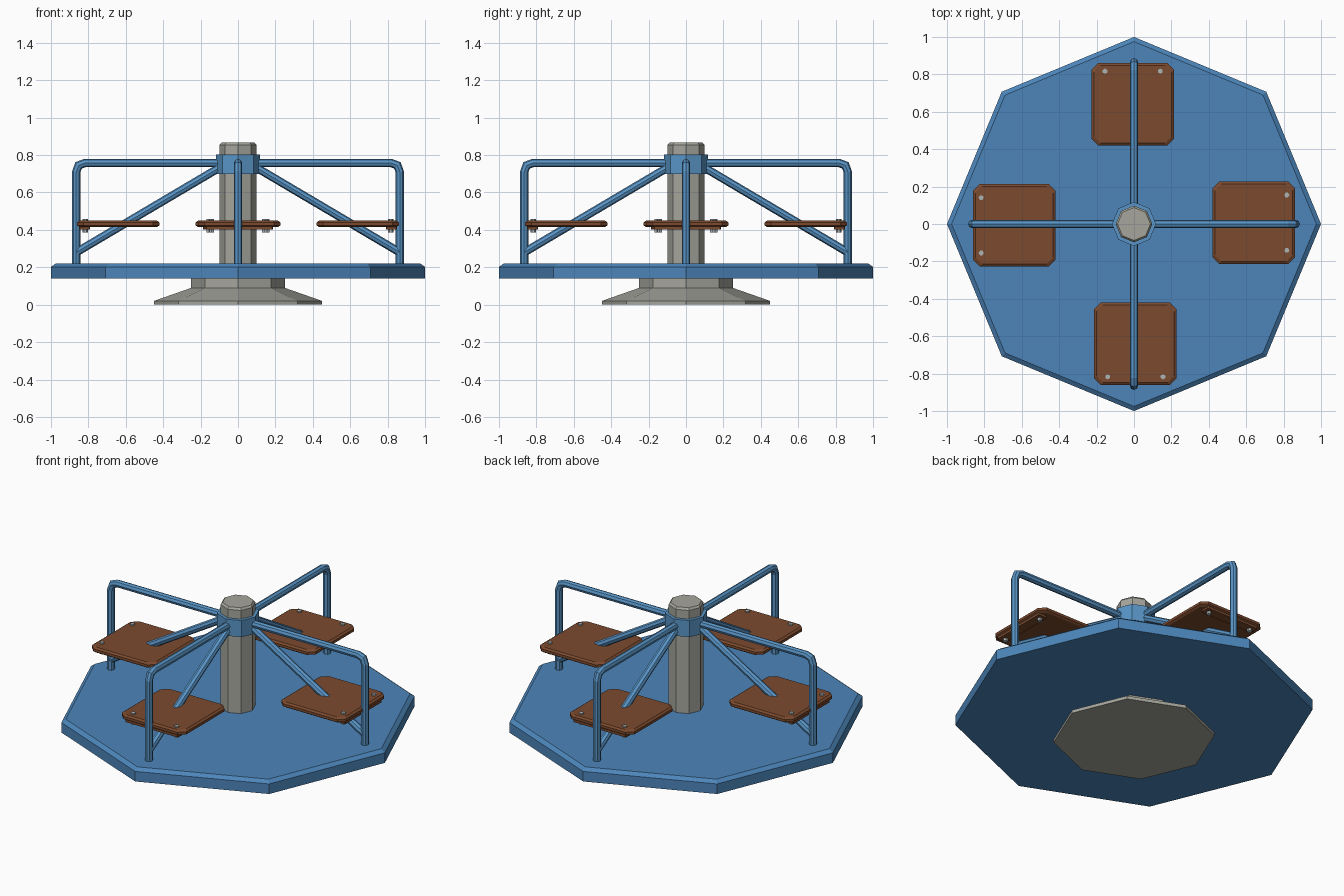
import bpy, bmesh, math
from mathutils import Vector, Matrix

if "Cube" in bpy.data.objects:
    bpy.data.objects.remove(bpy.data.objects["Cube"])


def material(name, rgb):
    m = bpy.data.materials.new(name)
    m.diffuse_color = (*rgb, 1)
    m.use_nodes = True
    m.node_tree.nodes["Principled BSDF"].inputs["Base Color"].default_value = m.diffuse_color
    return m


DECK = material("deck blue", (0.072, 0.235, 0.49))
TUBE = material("rail blue", (0.10, 0.30, 0.57))
WOOD = material("brown seat", (0.20, 0.068, 0.027))
STONE = material("post grey", (0.38, 0.38, 0.34))
STEEL = material("bolt grey", (0.42, 0.46, 0.46))


def finish(bm, name, mat, turn=0.0):
    bmesh.ops.recalc_face_normals(bm, faces=bm.faces)
    bm.transform(Matrix.Rotation(turn, 4, 'Z'))
    me = bpy.data.meshes.new(name)
    bm.to_mesh(me)
    bm.free()
    me.materials.append(mat)
    ob = bpy.data.objects.new(name, me)
    bpy.context.collection.objects.link(ob)
    return ob


def skin(bm, rings):
    """Bridge a list of equal rings of points and cap both ends."""
    vs = [[bm.verts.new(p) for p in r] for r in rings]
    n = len(vs[0])
    for a, b in zip(vs, vs[1:]):
        for i in range(n):
            j = (i + 1) % n
            bm.faces.new((a[i], a[j], b[j], b[i]))
    bm.faces.new(vs[0])
    bm.faces.new(vs[-1])


def lathe(bm, profile, sides=8, at=(0, 0)):
    skin(bm, [[(at[0] + r * math.cos(math.tau * i / sides),
                at[1] + r * math.sin(math.tau * i / sides), z)
               for i in range(sides)] for r, z in profile])


def tube(bm, path, radius=0.022, sides=8):
    """Mitred tube along a path of (x, z) points in the y = 0 plane."""
    pts = [Vector((x, 0, z)) for x, z in path]
    rings = []
    for k, p in enumerate(pts):
        d0 = (p - pts[k - 1]).normalized() if k else None
        d1 = (pts[k + 1] - p).normalized() if k < len(pts) - 1 else None
        d0, d1 = d0 or d1, d1 or d0
        t = (d0 + d1).normalized()
        across = Vector((t.z, 0, -t.x)) / t.dot(d0)
        rings.append([p + radius * (across * math.cos(a) + Vector((0, 1, 0)) * math.sin(a))
                      for a in (math.tau * i / sides for i in range(sides))])
    skin(bm, rings)


def plate(bm, x0, x1, y0, y1, layers, cut):
    """Chamfered rectangle stacked from (inset, z) layers."""
    rings = []
    for s, z in layers:
        a, b, c, d = x0 + s, x1 - s, y0 + s, y1 - s
        rings.append([(a + cut, c, z), (b - cut, c, z), (b, c + cut, z), (b, d - cut, z),
                      (b - cut, d, z), (a + cut, d, z), (a, d - cut, z), (a, c + cut, z)])
    skin(bm, rings)


# Round parts on the central axis
for name, mat, profile in (
    ("base", STONE, [(0.45, 0), (0.45, 0.02), (0.25, 0.09), (0.25, 0.145)]),
    ("deck", DECK, [(1.0, 0.14), (1.0, 0.202), (0.975, 0.22)]),
    ("centre_post", STONE, [(0.098, 0.2), (0.098, 0.855), (0.088, 0.867)]),
    ("hub_collar", TUBE, [(0.118, 0.70), (0.118, 0.802)]),
):
    bm = bmesh.new()
    lathe(bm, profile)
    finish(bm, name, mat)

# Four identical arms, each with rail, brace, seat and fixings
OFF = 0.007
for k, side in enumerate(("right", "back", "left", "front")):
    turn = k * math.pi / 2

    bm = bmesh.new()
    tube(bm, [(0.09, 0.757), (0.82, 0.757), (0.852, 0.745), (0.865, 0.71), (0.865, 0.21)])
    finish(bm, side + "_rail", TUBE, turn)

    bm = bmesh.new()
    tube(bm, [(0.09, 0.738), (0.865, 0.28)])
    finish(bm, side + "_brace", TUBE, turn)

    bm = bmesh.new()
    plate(bm, 0.42, 0.86, OFF - 0.22, OFF + 0.22,
          [(0.012, 0.416), (0, 0.424), (0, 0.440), (0.012, 0.449)], 0.035)
    finish(bm, side + "_seat", WOOD, turn)

    bm = bmesh.new()
    plate(bm, 0.79, 0.85, OFF - 0.18, OFF + 0.18, [(0, 0.403), (0, 0.418)], 0.005)
    finish(bm, side + "_seat_bracket", WOOD, turn)

    bm = bmesh.new()
    for y in (-0.148, 0.148):
        lathe(bm, [(0.014, 0.387), (0.014, 0.457)], 6, (0.817, OFF + y))
    finish(bm, side + "_seat_bolts", STEEL, turn)
